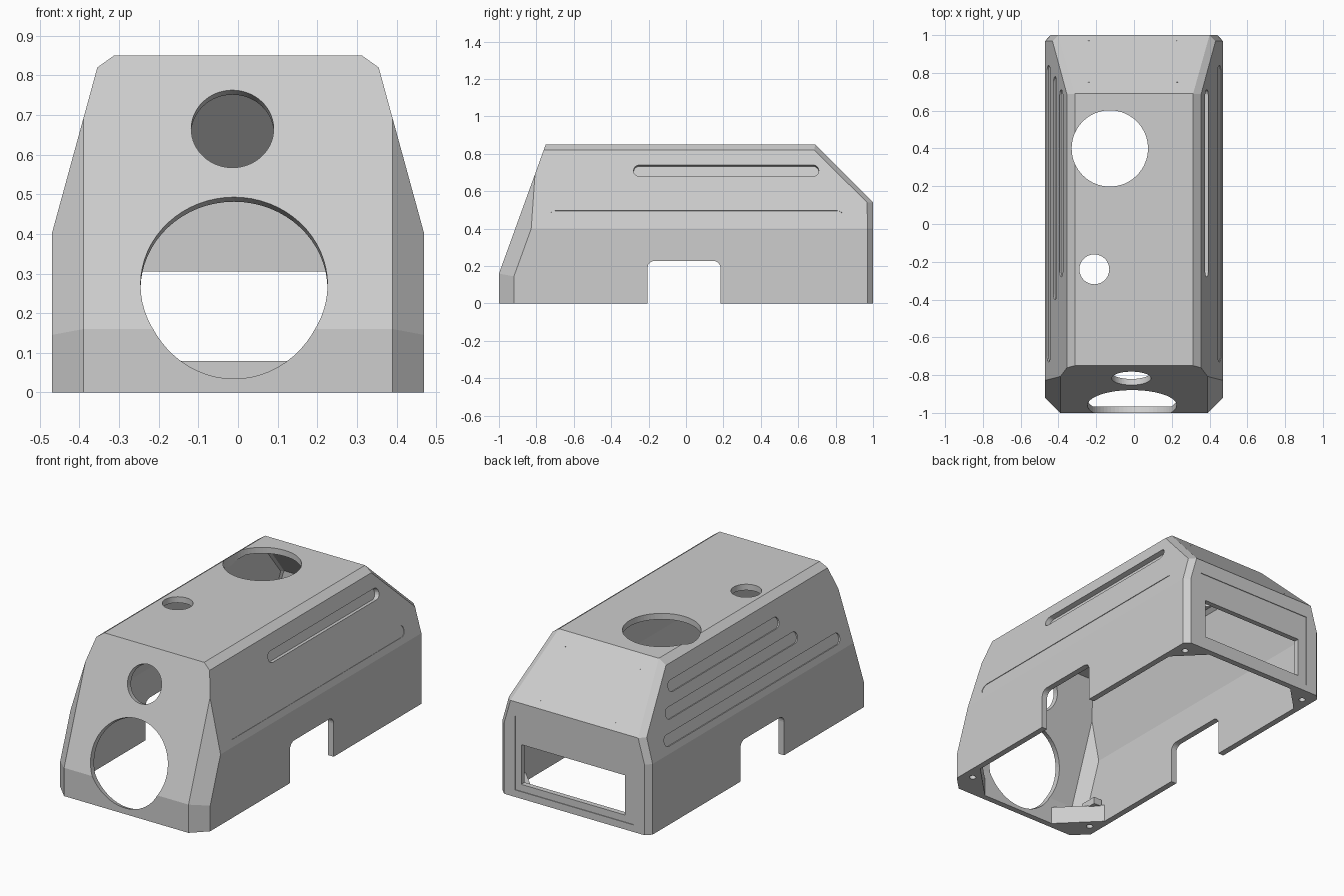
import bpy, bmesh, math
from mathutils import Vector

cube = bpy.data.objects.get("Cube")
if cube:
    bpy.data.objects.remove(cube, do_unlink=True)

grey = bpy.data.materials.new("plain grey")
grey.use_nodes = True
colour = (0.61, 0.61, 0.61, 1)
grey.diffuse_color = colour
grey.node_tree.nodes["Principled BSDF"].inputs["Base Color"].default_value = colour


def finish(bm, name):
    bmesh.ops.recalc_face_normals(bm, faces=bm.faces[:])
    mesh = bpy.data.meshes.new(name)
    bm.to_mesh(mesh)
    bm.free()
    mesh.materials.append(grey)
    obj = bpy.data.objects.new(name, mesh)
    bpy.context.collection.objects.link(obj)
    return obj


def plane3(a, b, c):
    """Plane through three points, facing away from the middle of the body."""
    a, b, c = Vector(a), Vector(b), Vector(c)
    n = (b - a).cross(c - a).normalized()
    return a, (n if n.dot(a - Vector((0, 0, 0.3))) > 0 else -n)


def flat(point, normal):
    return Vector(point), Vector(normal).normalized()


def mirrored(planes):
    flip = Vector((-1, 1, 1))
    return planes + [(p * flip, n * flip) for p, n in planes]


def hull(name, planes, inset, extra):
    """Convex solid bounded by planes: its corners are where three planes meet."""
    limits = [(n, n.dot(p) - inset) for p, n in planes] + [(n, n.dot(p)) for p, n in extra]
    bm = bmesh.new()
    for i, (a, da) in enumerate(limits):
        for j, (b, db) in enumerate(limits[:i]):
            for c, dc in limits[:j]:
                det = a.dot(b.cross(c))
                if abs(det) < 1e-5:
                    continue
                p = (b.cross(c) * da + c.cross(a) * db + a.cross(b) * dc) / det
                if all(n.dot(p) < d + 1e-5 for n, d in limits):
                    bm.verts.new(p)
    bmesh.ops.remove_doubles(bm, verts=bm.verts[:], dist=1e-3)
    bmesh.ops.convex_hull(bm, input=bm.verts[:])
    bmesh.ops.delete(bm, geom=[v for v in bm.verts if not v.link_faces], context='VERTS')
    bmesh.ops.dissolve_limit(bm, angle_limit=0.01, verts=bm.verts[:], edges=bm.edges[:])
    return finish(bm, name)


def rounded(w, h, r, steps=16):
    """Outline of a rectangle with rounded corners."""
    if r == 0:
        return [(w / 2, h / 2), (-w / 2, h / 2), (-w / 2, -h / 2), (w / 2, -h / 2)]
    pts = []
    for q, (sx, sy) in enumerate([(1, 1), (-1, 1), (-1, -1), (1, -1)]):
        for i in range(steps + 1):
            a = (q + i / steps) * math.pi / 2
            pts.append((sx * (w / 2 - r) + r * math.cos(a),
                        sy * (h / 2 - r) + r * math.sin(a)))
    return pts


def prism(name, outline, centre, normal, across, depth):
    """Outline extruded by depth to both sides of its centre."""
    n, u, c = Vector(normal).normalized(), Vector(across), Vector(centre)
    v = n.cross(u)
    bm = bmesh.new()
    rings = [[bm.verts.new(c + n * d + u * a + v * b) for a, b in outline]
             for d in (-depth, depth)]
    low, high = rings
    for i in range(len(outline)):
        bm.faces.new((low[i - 1], low[i], high[i], high[i - 1]))
    bm.faces.new(low[::-1])
    bm.faces.new(high)
    bmesh.ops.remove_doubles(bm, verts=bm.verts[:], dist=1e-5)
    return finish(bm, name)


def carve(body, cutter):
    cutter.hide_render = True
    mod = body.modifiers.new("cut", 'BOOLEAN')
    mod.operation, mod.solver, mod.object = 'DIFFERENCE', 'EXACT', cutter
    bpy.context.view_layer.objects.active = body
    bpy.ops.object.modifier_apply(modifier=mod.name)
    bpy.data.objects.remove(cutter, do_unlink=True)


X, Y, Z, DOWN = (1, 0, 0), (0, 1, 0), (0, 0, 1), (0, 0, -1)
front_n = (0, -0.69, 0.25)

# Outer faces of the housing
middle = [flat((0, -1, 0), (0, -1, 0)), flat((0, -1, 0.16), front_n),
          flat((0, 1, 0), Y), flat((0, 1, 0.54), (0, 1, 1)), flat((0, 0, 0.85), Z)]
sides = [flat((0.47, 0, 0), X), flat((0.47, 0, 0.4), (0.42, 0, 0.115)),
         flat((0.355, 0, 0.82), (0.03, 0, 0.042)),
         flat((0.39, -1, 0), (1, -1, 0)), flat((0.44, 1, 0), (1, 1, 0)),
         plane3((0.39, -1, 0.16), (0.39, -0.808, 0.69), (0.47, -0.92, 0.145)),
         plane3((0.44, 1, 0.4), (0.40, 1, 0.54), (0.47, 0.97, 0.4)),
         plane3((0.40, 1, 0.54), (0.313, 0.69, 0.85), (0.43, 0.97, 0.54))]
shell = middle + mirrored(sides)
wall = 0.034
housing = hull("housing", shell, 0, [flat((0, 0, 0), DOWN)])

# Hollow inside, leaving gussets in the bottom corners, taller at the front
front_gussets = mirrored([flat((0.36, -0.84, 0), (1, -1, 0))])
back_gussets = mirrored([flat((0.36, 0.89, 0), (1, 1, 0))])
carve(housing, hull("cavity", shell, wall, [flat((0, 0, 0.1), DOWN)]))
carve(housing, hull("bottom_opening", shell, wall, front_gussets + back_gussets
                    + [flat((0, 0, 0.15), Z), flat((0, 0, -0.2), DOWN)]))
carve(housing, hull("back_opening", shell, wall,
                    [flat((0, 0.5, 0), (0, -1, 0)), flat((0, 0, 0.14), Z),
                     flat((0, 0, 0.05), DOWN)]))

# Notch through each side wall
for s in (-1, 1):
    carve(housing, prism("side_notch", rounded(0.392, 0.456, 0.04, 6),
                         (s * 0.45, -0.011, 0), X, Y, 0.1))

# Screw holes in the gussets
for sx in (-1, 1):
    for y in (-0.86, 0.915):
        carve(housing, prism("screw_hole", rounded(0.036, 0.036, 0.018, 4),
                             (sx * 0.41, y, 0), Z, X, 0.035))


def round_hole(name, r, centre, normal):
    carve(housing, prism(name, rounded(2 * r, 2 * r, r), centre, normal, X, 0.12))


# Round openings in the front and the top
round_hole("front_large_hole", 0.236, (-0.01, -0.96, 0.271), front_n)
round_hole("front_small_hole", 0.104, (-0.014, -0.817, 0.665), front_n)
round_hole("top_large_hole", 0.202, (-0.128, 0.4, 0.85), Z)
round_hole("top_small_hole", 0.079, (-0.21, -0.24, 0.85), Z)

# Back panel recess and window
carve(housing, prism("panel_recess", rounded(0.74, 0.42, 0), (0, 1, 0.25), Y, X, 0.004))
carve(housing, prism("window", rounded(0.65, 0.225, 0), (0.01, 1, 0.192), Y, X, 0.1))

# Long rounded side slots: side, height, start, end, depth
for s, z, y0, y1, depth in [(1, 0.71, -0.28, 0.71, 0.028), (1, 0.466, -0.73, 0.84, 0.003),
                            (-1, 0.71, -0.28, 0.71, 0.008), (-1, 0.59, -0.4, 0.78, 0.008),
                            (-1, 0.466, -0.73, 0.84, 0.008)]:
    x = 0.47 - 0.115 * (z - 0.4) / 0.42
    carve(housing, prism("side_slot", rounded(y1 - y0, 0.062, 0.03, 6),
                         (s * x, (y0 + y1) / 2, z), (s * 0.42, 0, 0.115), Y, depth))

# Pin marks on the sloping back
for x in (-0.24, 0.23):
    for y in (0.75, 0.97):
        carve(housing, prism("pin_mark", rounded(0.008, 0.008, 0.004, 2),
                             (x, y, 1.54 - y), (0, 1, 1), X, 0.003))

# Small clip on the front gusset
prism("inner_clip", rounded(0.05, 0.1, 0), (-0.4, -0.83, 0.115), Z, X, 0.02)
